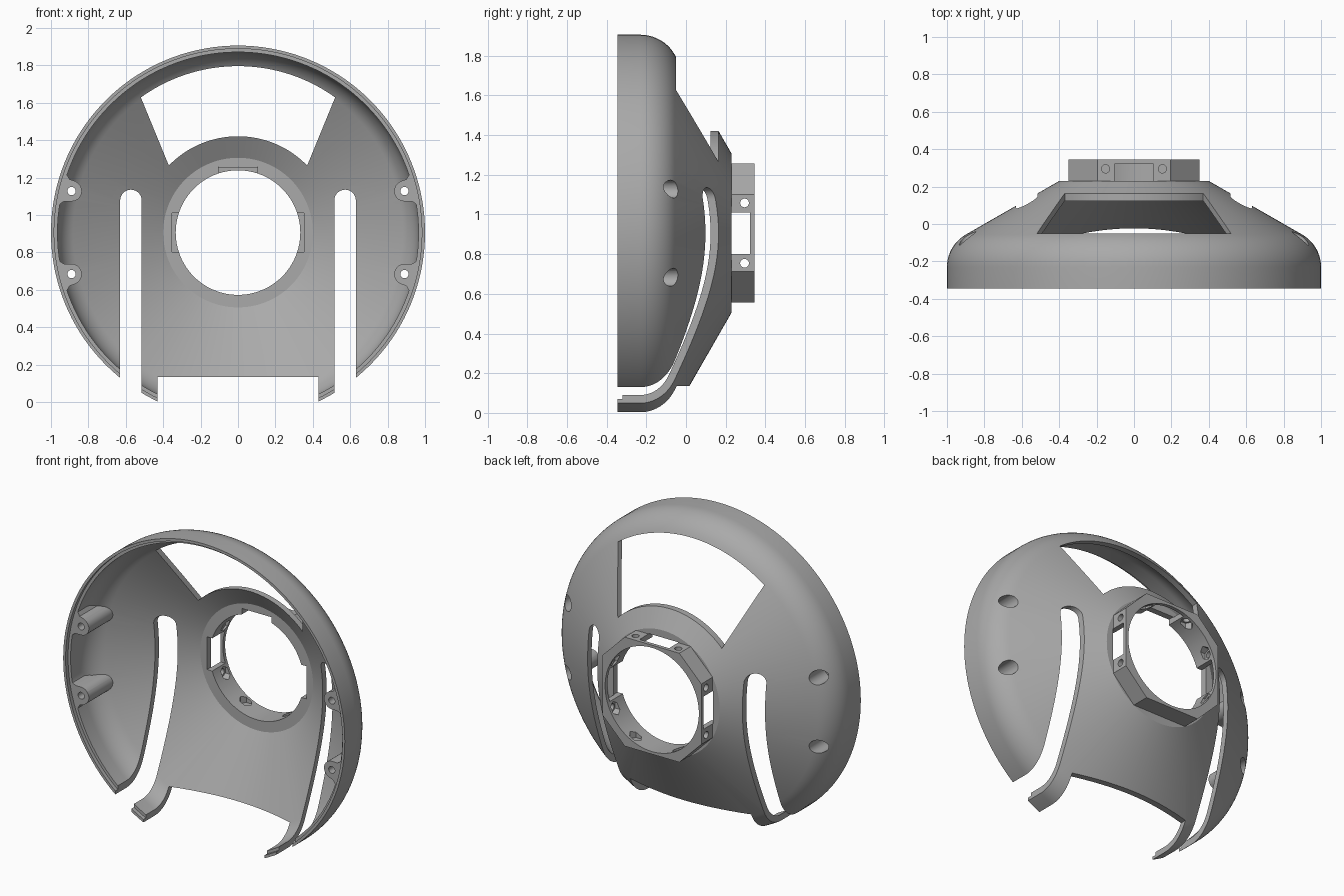
import bpy, bmesh
from math import sin, cos, radians, pi
from mathutils import Matrix

if "Cube" in bpy.data.objects:
    bpy.data.objects.remove(bpy.data.objects["Cube"])

AXIS_Z = 0.906      # height of the shell's axis
SEGMENTS = 144

grey = bpy.data.materials.new("plain_grey")
grey.use_nodes = True
grey.diffuse_color = (0.4, 0.4, 0.4, 1)
grey.node_tree.nodes["Principled BSDF"].inputs["Base Color"].default_value = (0.4, 0.4, 0.4, 1)


def finish(bm, name, matrix=None):
    if matrix:
        bm.transform(matrix)
    bmesh.ops.recalc_face_normals(bm, faces=bm.faces)
    mesh = bpy.data.meshes.new(name)
    bm.to_mesh(mesh)
    bm.free()
    mesh.materials.append(grey)
    obj = bpy.data.objects.new(name, mesh)
    bpy.context.collection.objects.link(obj)
    return obj


def revolve(name, profile):
    """Closed (radius, y) profile turned around the y axis."""
    bm = bmesh.new()
    rings = []
    for i in range(SEGMENTS):
        a = 2 * pi * i / SEGMENTS
        rings.append([bm.verts.new((r * cos(a), y, r * sin(a))) for r, y in profile])
    count = len(profile)
    for i in range(SEGMENTS):
        p, q = rings[i], rings[(i + 1) % SEGMENTS]
        for j in range(count):
            k = (j + 1) % count
            bm.faces.new((p[j], p[k], q[k], q[j]))
    return finish(bm, name)


def prism(name, outline, y0, y1, matrix=None):
    """(x, z) outline extruded along y."""
    bm = bmesh.new()
    face = bm.faces.new([bm.verts.new((x, y0, z)) for x, z in outline])
    new = bmesh.ops.extrude_face_region(bm, geom=[face])["geom"]
    verts = [v for v in new if isinstance(v, bmesh.types.BMVert)]
    bmesh.ops.translate(bm, verts=verts, vec=(0, y1 - y0, 0))
    return finish(bm, name, matrix)


def arc(x, z, r, start, end, steps):
    angles = [radians(start + (end - start) * i / steps) for i in range(steps + 1)]
    return [(x + r * cos(a), z + r * sin(a)) for a in angles]


def disc(x, z, r, steps=24):
    return arc(x, z, r, 0, 360, steps)[:-1]


def rect(x0, x1, z0, z1):
    return [(x0, z0), (x1, z0), (x1, z1), (x0, z1)]


def combine(target, tool, operation):
    mod = target.modifiers.new("combine", "BOOLEAN")
    mod.object, mod.operation, mod.solver = tool, operation, "EXACT"
    bpy.context.view_layer.objects.active = target
    bpy.ops.object.modifier_apply(modifier=mod.name)
    bpy.data.objects.remove(tool)


# Shell: straight rim, rounded shoulder, cone and flat back plate
outer = [(1.0, -0.345)] + arc(0.8, -0.23, 0.2, 0, 60, 10) + [(0.4, 0.23), (0.3, 0.23)]
inner = [(0.3, 0.19), (0.4, 0.19)] + arc(0.8, -0.23, 0.165, 60, 0, 10)
lip = [(0.965, -0.32), (0.983, -0.32), (0.983, -0.345)]
shell = revolve("shell", outer + inner + lip)

# Screw bosses, trimmed to stay within the shell wall
for sx in (-1, 1):
    for sz in (-1, 1):
        outline = [(1.02, 0.31), (0.915, 0.31), (0.9, 0.285), (0.87, 0.275)]
        outline += arc(0.89, 0.222, 0.055, 120, 270, 12)
        outline += [(0.93, 0.167), (0.95, 0.155), (0.96, 0.13), (1.02, 0.13)]
        boss = prism("boss", [(sx * x, sz * z) for x, z in outline], -0.32, 0.3)
        limit = revolve("limit", [(r * 0.985, y + 0.025 if y < -0.3 else y)
                                  for r, y in outer] + [(0.3, -0.32)])
        combine(boss, limit, "INTERSECT")
        combine(shell, boss, "UNION")

# Eight-sided mounting collar on the back
a, h = 0.35, 0.194
collar = [(h, a), (a, h), (a, -h), (h, -a), (-h, -a), (-a, -h), (-a, h), (-h, a)]
combine(shell, prism("collar", collar, 0.205, 0.345), "UNION")


def cut(outline, y0=-1, y1=1, matrix=None):
    combine(shell, prism("cutter", outline, y0, y1, matrix), "DIFFERENCE")


# Central bore, upper opening and lower cut-out
cut(disc(0, 0, 0.333, 96))
cut(arc(0, 0, 0.89, 54.3, 125.7, 40) + arc(0, 0, 0.515, 135.9, 44.1, 40))
cut(rect(-0.43, 0.43, -1.5, -0.771))

# Long side slots, open at the bottom
for s in (-1, 1):
    cut([(s * 0.515, -1.5), (s * 0.63, -1.5)] + arc(s * 0.5725, 0.172, 0.0575,
        0 if s > 0 else 180, 180 if s > 0 else 0, 16)[0:] if s > 0 else
        [(-0.515, -1.5), (-0.63, -1.5)] + arc(-0.5725, 0.172, 0.0575, 180, 0, 16))

# Screw holes and counterbores through the bosses
for sx in (-1, 1):
    for sz in (-1, 1):
        cut(disc(sx * 0.89, sz * 0.222, 0.022))
        cut(disc(sx * 0.89, sz * 0.222, 0.045), -0.2, 0.5)

# Collar windows, bolt holes and nut pockets on four sides
for k in range(4):
    turn = Matrix.Rotation(k * pi / 2, 4, "Y")
    cut(rect(-0.105, 0.105, 0.29, 0.353), 0.1, 0.322, turn)
    radial = turn @ Matrix.Rotation(pi / 2, 4, "X")
    for s in (-1, 1):
        cut(disc(s * 0.152, -0.295, 0.022), 0.25, 0.45, radial)
        cut(disc(s * 0.152, -0.295, 0.038, 6), 0.22, 0.32, radial)

# Lift into place and shade
shell.data.transform(Matrix.Translation((0, 0, AXIS_Z)))
bpy.ops.object.select_all(action="DESELECT")
shell.select_set(True)
bpy.context.view_layer.objects.active = shell
bpy.ops.object.shade_smooth_by_angle(angle=radians(25))
